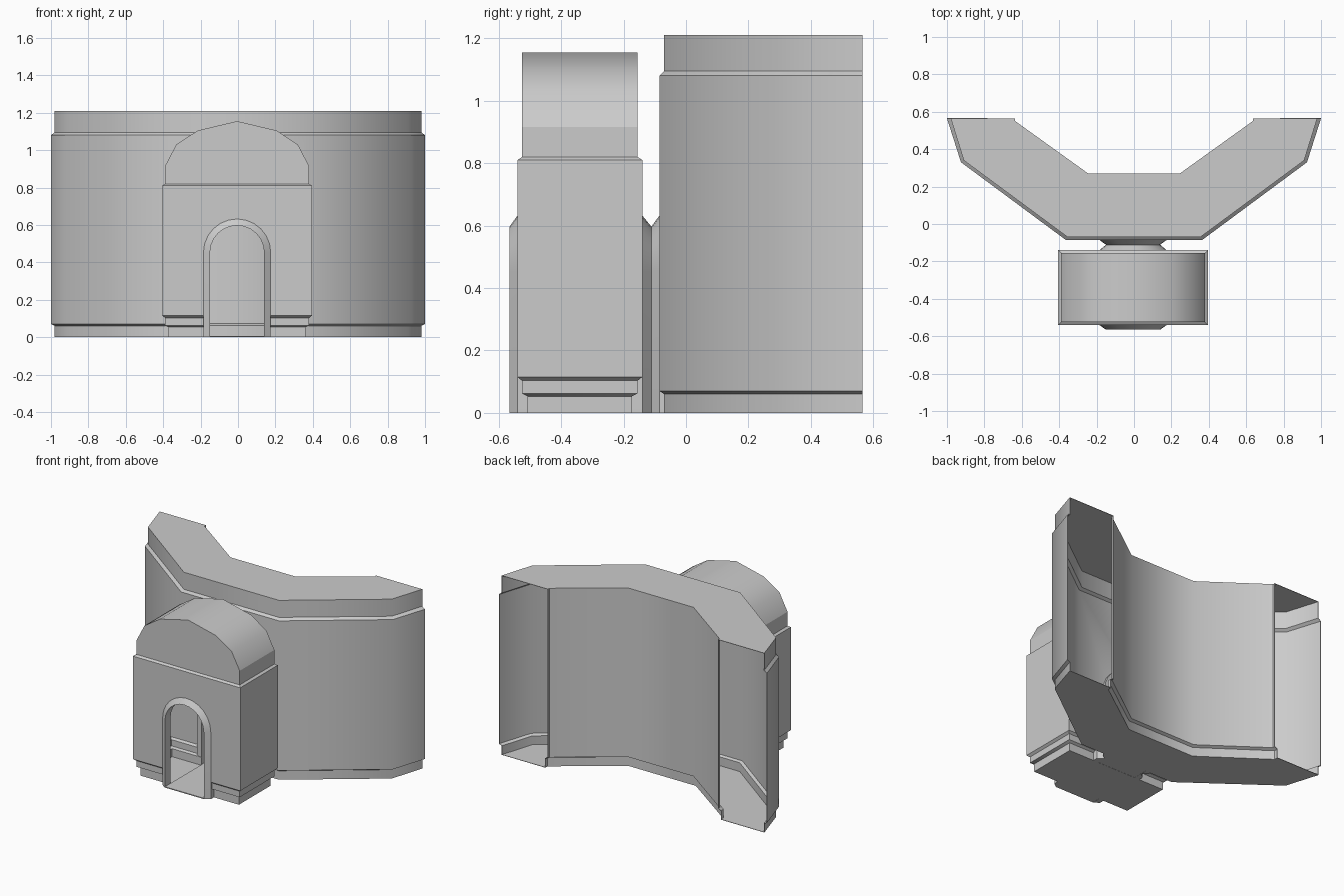
import bpy, bmesh, math

cube = bpy.data.objects.get("Cube")
if cube:
    bpy.data.objects.remove(cube, do_unlink=True)

stone = bpy.data.materials.new("grey_stone")
stone.use_nodes = True
GREY = (0.6, 0.6, 0.6, 1)
stone.diffuse_color = GREY
stone.node_tree.nodes["Principled BSDF"].inputs["Base Color"].default_value = GREY


def loft(name, rings, caps=True):
    """Skin a row of closed rings."""
    bm = bmesh.new()
    rows = [[bm.verts.new(p) for p in ring] for ring in rings]
    n = len(rows[0])
    for a, b in zip(rows, rows[1:]):
        for i in range(n):
            j = (i + 1) % n
            bm.faces.new((a[i], a[j], b[j], b[i]))
    if caps:
        bm.faces.new(rows[0])
        bm.faces.new(rows[-1])
    bmesh.ops.recalc_face_normals(bm, faces=bm.faces)
    mesh = bpy.data.meshes.new(name)
    bm.to_mesh(mesh)
    bm.free()
    mesh.materials.append(stone)
    ob = bpy.data.objects.new(name, mesh)
    bpy.context.collection.objects.link(ob)
    return ob


def activate(ob):
    bpy.ops.object.select_all(action='DESELECT')
    ob.select_set(True)
    bpy.context.view_layer.objects.active = ob


def hollow(ob, cutter):
    """Turn a closed form into a thin shell with the doorway cut out."""
    activate(ob)
    shell = ob.modifiers.new("shell", 'SOLIDIFY')
    shell.thickness, shell.offset = 0.004, -1
    cut = ob.modifiers.new("doorway", 'BOOLEAN')
    cut.object, cut.operation, cut.solver = cutter, 'DIFFERENCE', 'EXACT'
    for m in ("shell", "doorway"):
        bpy.ops.object.modifier_apply(modifier=m)


def mirror_path(half):
    return half + [(-x, y) for x, y in reversed(half)]


CX = -0.005           # gatehouse axis
SPRING = 0.452        # springing height of the arches
R_IN, R_OUT = 0.145, 0.18


def arch(radius, base, steps=12):
    """Round-headed doorway outline as (x, z) points."""
    pts = [(CX + radius * math.cos(math.pi * i / steps),
            SPRING + radius * math.sin(math.pi * i / steps)) for i in range(steps + 1)]
    return [(CX + radius, base)] + pts + [(CX - radius, base)]


# Doorway cutter through the gatehouse and the outer face of the wall
opening = arch(R_IN, 0.006)
cutter = loft("doorway_cutter", [[(x, y, z) for x, z in opening] for y in (-0.7, 0.0)])
cutter.hide_render = True

# Bent wall: outer and inner plan lines, with recessed plinth and top band
outer = mirror_path([(1, 0.565), (0.925, 0.33), (0.365, -0.085)])
outer_rec = mirror_path([(0.98, 0.565), (0.91, 0.34), (0.355, -0.07)])
inner = mirror_path([(0.635, 0.565), (0.635, 0.55), (0.245, 0.27)])
inner_rec = mirror_path([(0.655, 0.565), (0.655, 0.54), (0.25, 0.252)])
section = [(outer_rec, 0), (outer_rec, 0.06), (outer, 0.07), (outer, 1.08),
           (outer_rec, 1.095), (outer_rec, 1.21), (inner, 1.21),
           (inner, 0.07), (inner_rec, 0.06), (inner_rec, 0)]
wall = loft("curved_wall", [[(*path[i], z) for path, z in section] for i in range(6)],
            caps=False)
hollow(wall, cutter)

# Gatehouse body: stacked rectangles with stepped plinth and cornice
steps = [(0, 0.033), (0.053, 0.033), (0.062, 0.015), (0.103, 0.015), (0.115, 0),
         (0.81, 0), (0.82, 0.015), (0.915, 0.015)]
rings = [[(CX + sx * (0.4 - d), -0.34 + sy * (0.2 - d), z)
          for sx, sy in ((-1, -1), (1, -1), (1, 1), (-1, 1))] for z, d in steps]
gatehouse = loft("gatehouse_body", rings)
hollow(gatehouse, cutter)

# Faceted barrel roof
half = [(0.385, 0.915), (0.325, 1.03), (0.21, 1.105)]
vault = half + [(0, 1.155)] + [(-x, z) for x, z in reversed(half)]
roof = loft("barrel_roof", [[(CX + x, y, z) for x, z in vault] for y in (-0.525, -0.155)])


# Chamfered door surrounds: tip, face of the wall, and back of the reveal
def surround(name, tip, face, back):
    rim, edge = arch(R_IN, 0), arch(R_OUT, 0)
    return loft(name, [[(a[0], tip, a[1]), (b[0], face, b[1]),
                        (b[0], back, b[1]), (a[0], back, a[1])]
                       for a, b in zip(rim, edge)])


frames = [surround("front_door_surround", -0.565, -0.54, -0.505),
          surround("back_door_surround", -0.111, -0.14, -0.173),
          surround("wall_door_surround", -0.111, -0.085, -0.065)]

# Passage floor
floor = loft("passage_floor", [[(CX + sx * R_IN, y, z) for sx, y in
                                ((-1, -0.565), (1, -0.565), (1, -0.06), (-1, -0.06))]
                               for z in (0.001, 0.007)])

bpy.data.objects.remove(cutter, do_unlink=True)
for ob in [wall, gatehouse, roof, floor] + frames:
    activate(ob)
    bpy.ops.object.shade_smooth_by_angle(angle=math.radians(40))
